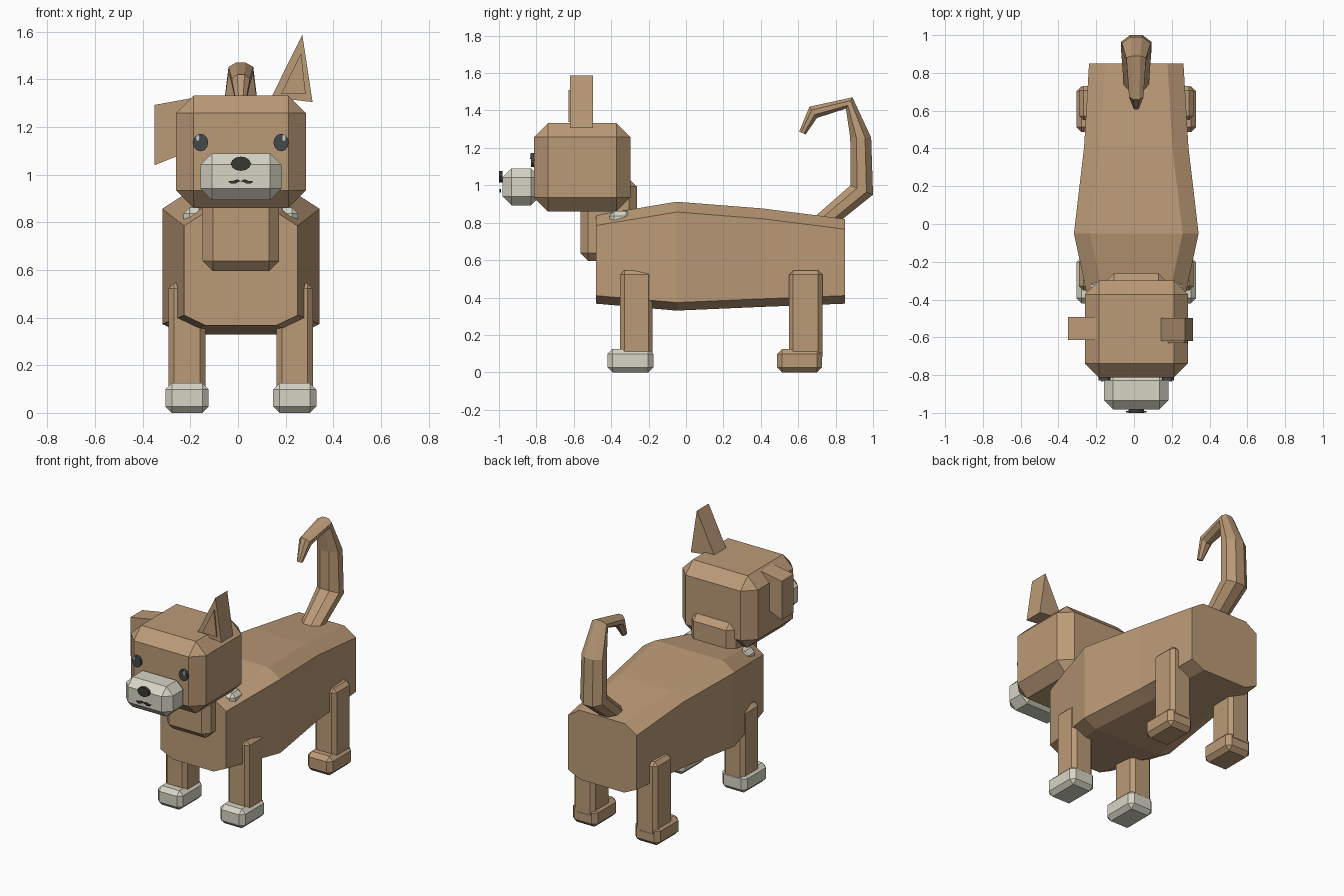
import bpy, bmesh, math
from mathutils import Vector, Matrix

if "Cube" in bpy.data.objects:
    bpy.data.objects.remove(bpy.data.objects["Cube"])

CX = 0.012  # shared centre line


def mat(name, r, g, b):
    m = bpy.data.materials.new(name)
    m.diffuse_color = (r, g, b, 1)
    m.use_nodes = True
    m.node_tree.nodes["Principled BSDF"].inputs["Base Color"].default_value = m.diffuse_color
    return m


TAN = mat("tan fur", 0.50, 0.325, 0.185)
CREAM = mat("cream fur", 0.68, 0.665, 0.56)
SLATE = mat("eye slate", 0.055, 0.065, 0.068)
DARK = mat("nose dark", 0.04, 0.04, 0.032)
GLINT = mat("eye glint", 0.55, 0.56, 0.56)


def finish(name, bm, material):
    bmesh.ops.recalc_face_normals(bm, faces=bm.faces)
    me = bpy.data.meshes.new(name)
    bm.to_mesh(me)
    bm.free()
    me.materials.append(material)
    ob = bpy.data.objects.new(name, me)
    bpy.context.collection.objects.link(ob)
    return ob


def box(name, x, y, z, bevel, material):
    """Chamfered box from (min, max) ranges."""
    bm = bmesh.new()
    size = Vector((x[1] - x[0], y[1] - y[0], z[1] - z[0]))
    mid = Vector((x[0] + x[1], y[0] + y[1], z[0] + z[1])) / 2
    bmesh.ops.create_cube(bm, size=1, matrix=Matrix.Translation(mid) @ Matrix.Diagonal((*size, 1)))
    bmesh.ops.bevel(bm, geom=bm.edges[:], offset=bevel, segments=1, affect='EDGES')
    return finish(name, bm, material)


def loft(name, rings, material):
    bm = bmesh.new()
    loops = [[bm.verts.new(p) for p in ring] for ring in rings]
    n = len(loops[0])
    for a, b in zip(loops, loops[1:]):
        for i in range(n):
            j = (i + 1) % n
            bm.faces.new((a[i], a[j], b[j], b[i]))
    bm.faces.new(loops[0])
    bm.faces.new(loops[-1])
    return finish(name, bm, material)


def prism(name, pts, y0, y1, material):
    """Front-facing outline extruded along y."""
    return loft(name, [[(x, y, z) for x, z in pts] for y in (y0, y1)], material)


def oval(x, z, rx, rz, n=12):
    return [(x + rx * math.cos(2 * math.pi * i / n), z + rz * math.sin(2 * math.pi * i / n))
            for i in range(n)]


# Body: eight-sided sections (y, half width, bottom, top)
rings = []
for y, w, lo, hi in [(-0.48, 0.238, 0.367, 0.84), (-0.05, 0.33, 0.33, 0.912),
                     (0.41, 0.276, 0.35, 0.876), (0.85, 0.25, 0.367, 0.82)]:
    half = [(w - 0.09, lo), (w, lo + 0.043), (w, hi - 0.055), (w - 0.085, hi)]
    outline = half + [(-x, z) for x, z in reversed(half)]
    rings.append([(CX + x, y, z) for x, z in outline])
loft("body", rings, TAN)

# Neck, head and muzzle
box("neck", (-0.148, 0.172), (-0.565, -0.262), (0.595, 1.035), 0.042, TAN)
box("head", (-0.26, 0.285), (-0.812, -0.298), (0.86, 1.332), 0.074, TAN)
box("muzzle", (-0.158, 0.182), (-0.982, -0.78), (0.893, 1.09), 0.048, CREAM)

# Legs, paws and shoulder patches on both sides
for side, s in (("left", -1), ("right", 1)):
    c = CX + s * 0.226
    box("front_leg_" + side, (c - 0.077, c + 0.077), (-0.352, -0.178), (0.06, 0.545), 0.023, TAN)
    box("front_paw_" + side, (c - 0.091, c + 0.091), (-0.42, -0.175), (0, 0.125), 0.027, CREAM)
    box("hind_leg_" + side, (c - 0.077, c + 0.077), (0.55, 0.73), (0.06, 0.545), 0.023, TAN)
    box("hind_paw_" + side, (c - 0.091, c + 0.091), (0.487, 0.728), (0, 0.125), 0.027, TAN)
    p = CX + s * 0.195
    box("shoulder_patch_" + side, (p - 0.045, p + 0.045), (-0.41, -0.295), (0.79, 0.862), 0.025, CREAM)

# Tail: eight-sided rings (outer y, z, inner y, z, half width)
rings = []
for oy, oz, iy, iz, w in [(0.80, 0.79, 0.68, 0.825, 0.065), (1.0, 0.95, 0.88, 1.0, 0.08),
                          (0.99, 1.255, 0.878, 1.255, 0.076), (0.89, 1.47, 0.855, 1.41, 0.052),
                          (0.66, 1.42, 0.70, 1.36, 0.038), (0.605, 1.287, 0.64, 1.272, 0.016)]:
    ring = []
    for i in range(8):
        a = math.pi / 8 + i * math.pi / 4
        k = 1 / math.cos(math.pi / 8)
        t = k * math.cos(a) / 2
        ring.append((CX + w * k * math.sin(a), (oy + iy) / 2 + (oy - iy) * t,
                     (oz + iz) / 2 + (oz - iz) * t))
    rings.append(ring)
loft("tail", rings, TAN)

# Ears: one upright with an inner panel, one folded over
prism("upright_ear", [(0.14, 1.325), (0.27, 1.588), (0.313, 1.305)], -0.62, -0.497, TAN)
prism("ear_panel", [(0.18, 1.338), (0.265, 1.51), (0.284, 1.338)], -0.629, -0.619, TAN)
prism("folded_ear", [(-0.19, 1.322), (-0.35, 1.293), (-0.35, 1.04), (-0.25, 1.08), (-0.19, 1.1)],
      -0.615, -0.492, TAN)

# Eyes with glints
for side, s in (("left", -1), ("right", 1)):
    x = CX + s * 0.169
    prism("eye_" + side, oval(x, 1.135, 0.032, 0.037), -0.828, -0.81, SLATE)
    prism("eye_glint_" + side, oval(x + s * 0.012, 1.155, 0.007, 0.014, 8), -0.833, -0.827, GLINT)

# Nose and mouth plates
prism("nose", oval(CX, 1.046, 0.042, 0.03), -1.0, -0.981, DARK)
for side, s in (("left", -1), ("right", 1)):
    lip = [(0.0, 0.973), (0.016, 0.981), (0.032, 0.974), (0.054, 0.972), (0.042, 0.963),
           (0.025, 0.962), (0.012, 0.969)]
    prism("mouth_" + side, [(CX + s * x, z) for x, z in lip], -0.998, -0.989, DARK)
